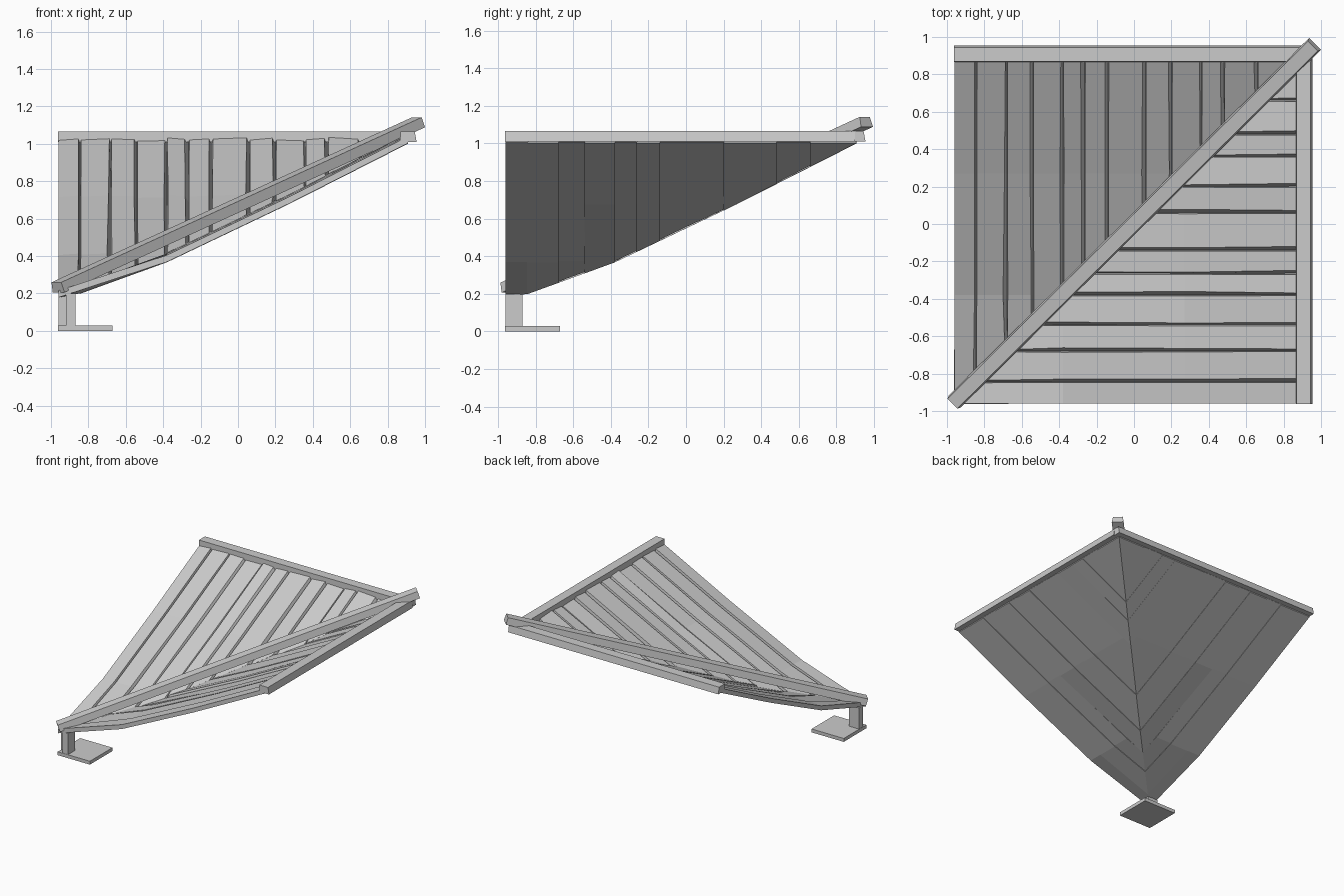
import bpy, bmesh, random
from mathutils import Vector

cube = bpy.data.objects.get("Cube")
if cube:
    bpy.data.objects.remove(cube, do_unlink=True)

GREY = bpy.data.materials.new("weathered grey")
GREY.use_nodes = True
GREY.diffuse_color = (0.6, 0.6, 0.6, 1)
GREY.node_tree.nodes["Principled BSDF"].inputs["Base Color"].default_value = (0.6, 0.6, 0.6, 1)


def finish(name, bm):
    bmesh.ops.recalc_face_normals(bm, faces=bm.faces)
    me = bpy.data.meshes.new(name)
    bm.to_mesh(me)
    bm.free()
    me.materials.append(GREY)
    bpy.context.collection.objects.link(bpy.data.objects.new(name, me))


def loft(bm, rings):
    """Closed solid through rings of equal point count."""
    loops = [[bm.verts.new(p) for p in ring] for ring in rings]
    n = len(loops[0])
    for r0, r1 in zip(loops, loops[1:]):
        for i in range(n):
            j = (i + 1) % n
            bm.faces.new((r0[i], r0[j], r1[j], r1[i]))
    bm.faces.new(loops[0][::-1])
    bm.faces.new(loops[-1])


def solid(name, rings):
    bm = bmesh.new()
    loft(bm, rings)
    finish(name, bm)


# Sagging slope: height depends on the distance run up the roof
SLOPE = [(-0.96, 0.18), (-0.87, 0.192), (-0.38, 0.37), (0.27, 0.68), (0.9, 1.0)]


def height(run):
    for (r0, z0), (r1, z1) in zip(SLOPE, SLOPE[1:]):
        if run <= r1:
            break
    return z0 + (z1 - z0) * (run - r0) / (r1 - r0)


def board(bm, a, b, inset_a, inset_b, swap):
    """Bevelled board from the diagonal to the upper edge, mitred at its low end."""
    base = random.uniform(-0.004, 0.005)
    thick_a, thick_b = (random.uniform(0.034, 0.05) for _ in "ab")
    rings = []
    for s in [None] + [r for r, _ in SLOPE[1:-1] if r > b + 0.06] + [0.91]:
        ta = a + inset_a * random.uniform(0.5, 1.5)
        tb = b - inset_b * random.uniform(0.5, 1.5)
        ring = [(c, height(c if s is None else s) + lift) for c, lift in
                ((a, base), (b + 0.002, base), (tb, base + thick_b), (ta, base + thick_a))]
        runs = [a, b + 0.002, tb, ta] if s is None else [s] * 4
        rings.append([(r, c, z) if swap else (c, r, z) for (c, z), r in zip(ring, runs)])
    loft(bm, rings)


# Two slopes mirrored across the diagonal
EDGES = [-0.96, -0.845, -0.68, -0.54, -0.38, -0.265, -0.14, 0.06, 0.2, 0.36, 0.48, 0.66, 0.9]
for side, swap in (("back", False), ("side", True)):
    # Uneven boards with grooves between them
    bm = bmesh.new()
    random.seed(7)
    wide, narrow = 0.014, 0.004
    for a, b in zip(EDGES, EDGES[1:]):
        inset_a, inset_b = (wide, narrow) if swap else (narrow, wide)
        board(bm, a, b, 0 if a == EDGES[0] else inset_a, inset_b, swap)
    finish(side + "_boards", bm)

    # Bevelled beam along the upper edge
    section = [(0.867, 1.01), (0.955, 1.01), (0.945, 1.065), (0.868, 1.065)]
    solid(side + "_edge_beam",
          [[(y, c, z) if swap else (c, y, z) for y, z in section]
           for c in (-0.962, 0.9 if swap else 0.945)])

# Diagonal beam lying in the valley, slightly narrower on top
p0, p1 = Vector((-0.965, -0.955, 0.233)), Vector((0.962, 0.957, 1.115))
along = (p1 - p0).normalized()
across = along.cross(Vector((0, 0, 1))).normalized()
up = across.cross(along).normalized() * 0.028
wide, narrow = across * 0.045, across * 0.037
solid("diagonal_beam", [[p - wide - up, p + wide - up, p + narrow + up, p - narrow + up]
                        for p in (p0, p1)])

# Corner post with an angled section, and its foot plate
angle = [(-0.96, -0.92), (-0.92, -0.92), (-0.92, -0.96),
         (-0.87, -0.96), (-0.87, -0.87), (-0.96, -0.87)]
solid("corner_post", [[(x, y, z) for x, y in angle] for z in (0.02, 0.2)])
lo, hi = -0.962, -0.67
solid("foot_plate", [[(lo, lo, z), (hi, lo, z), (hi, hi, z), (lo, hi, z)] for z in (0, 0.028)])
